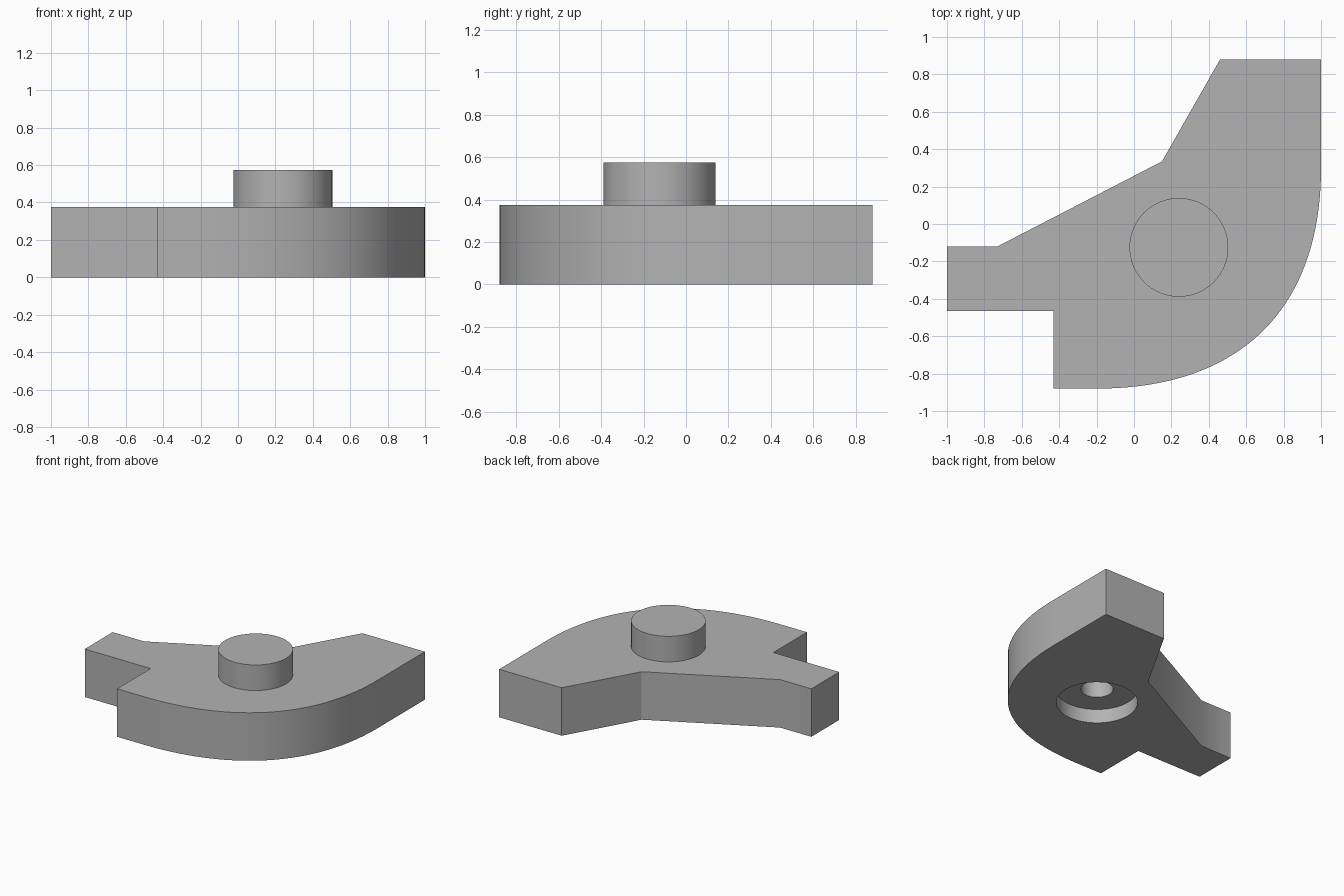
import bpy, bmesh, math
from mathutils import Vector
from mathutils.geometry import interpolate_bezier

cube = bpy.data.objects.get("Cube")
if cube:
    bpy.data.objects.remove(cube, do_unlink=True)

grey = bpy.data.materials.new("plain_grey")
grey.use_nodes = True
colour = (0.45, 0.45, 0.45, 1)
grey.diffuse_color = colour
grey.node_tree.nodes["Principled BSDF"].inputs["Base Color"].default_value = colour

THICK = 0.375
HUB = (0.24, -0.125)


def prism(name, outline, z0, z1):
    """Extrude a counter-clockwise outline from z0 up to z1."""
    bm = bmesh.new()
    base = bm.faces.new([bm.verts.new((x, y, z0)) for x, y in outline])
    top = bmesh.ops.extrude_face_region(bm, geom=[base], use_keep_orig=True)["geom"]
    moved = [v for v in top if isinstance(v, bmesh.types.BMVert)]
    bmesh.ops.translate(bm, verts=moved, vec=(0, 0, z1 - z0))
    bmesh.ops.recalc_face_normals(bm, faces=bm.faces)
    mesh = bpy.data.meshes.new(name)
    bm.to_mesh(mesh)
    bm.free()
    mesh.materials.append(grey)
    obj = bpy.data.objects.new(name, mesh)
    bpy.context.collection.objects.link(obj)
    return obj


def disc(name, radius, z0, z1, sides=64):
    ring = [(HUB[0] + radius * math.cos(math.tau * i / sides),
             HUB[1] + radius * math.sin(math.tau * i / sides)) for i in range(sides)]
    return prism(name, ring, z0, z1)


# Plate outline: rounded outer corner, then the two arms and the notch
curve = interpolate_bezier(Vector((-0.2, -0.88)), Vector((0.568, -0.88)),
                           Vector((1, -0.455)), Vector((1, 0.3)), 40)
outline = [(-0.43, -0.88)] + [(p.x, p.y) for p in curve] + [
    (1, 0.88), (0.46, 0.88), (0.15, 0.335), (-0.73, -0.12),
    (-1, -0.12), (-1, -0.465), (-0.43, -0.465)]
body = prism("bracket_body", outline, 0, THICK)

# Raised boss on top, stepped blind hole underneath
steps = [(disc("boss", 0.264, 0.2, 0.575), "UNION"),
         (disc("recess_cutter", 0.29, -0.1, 0.11), "DIFFERENCE"),
         (disc("hole_cutter", 0.115, -0.1, 0.45), "DIFFERENCE")]
bpy.ops.object.select_all(action="DESELECT")
body.select_set(True)
bpy.context.view_layer.objects.active = body
for tool, operation in steps:
    tool.hide_render = True
    mod = body.modifiers.new(tool.name, "BOOLEAN")
    mod.operation = operation
    mod.solver = "EXACT"
    mod.object = tool
    bpy.ops.object.modifier_apply(modifier=mod.name)
    bpy.data.objects.remove(tool, do_unlink=True)

bpy.ops.object.shade_smooth_by_angle(angle=math.radians(30))
